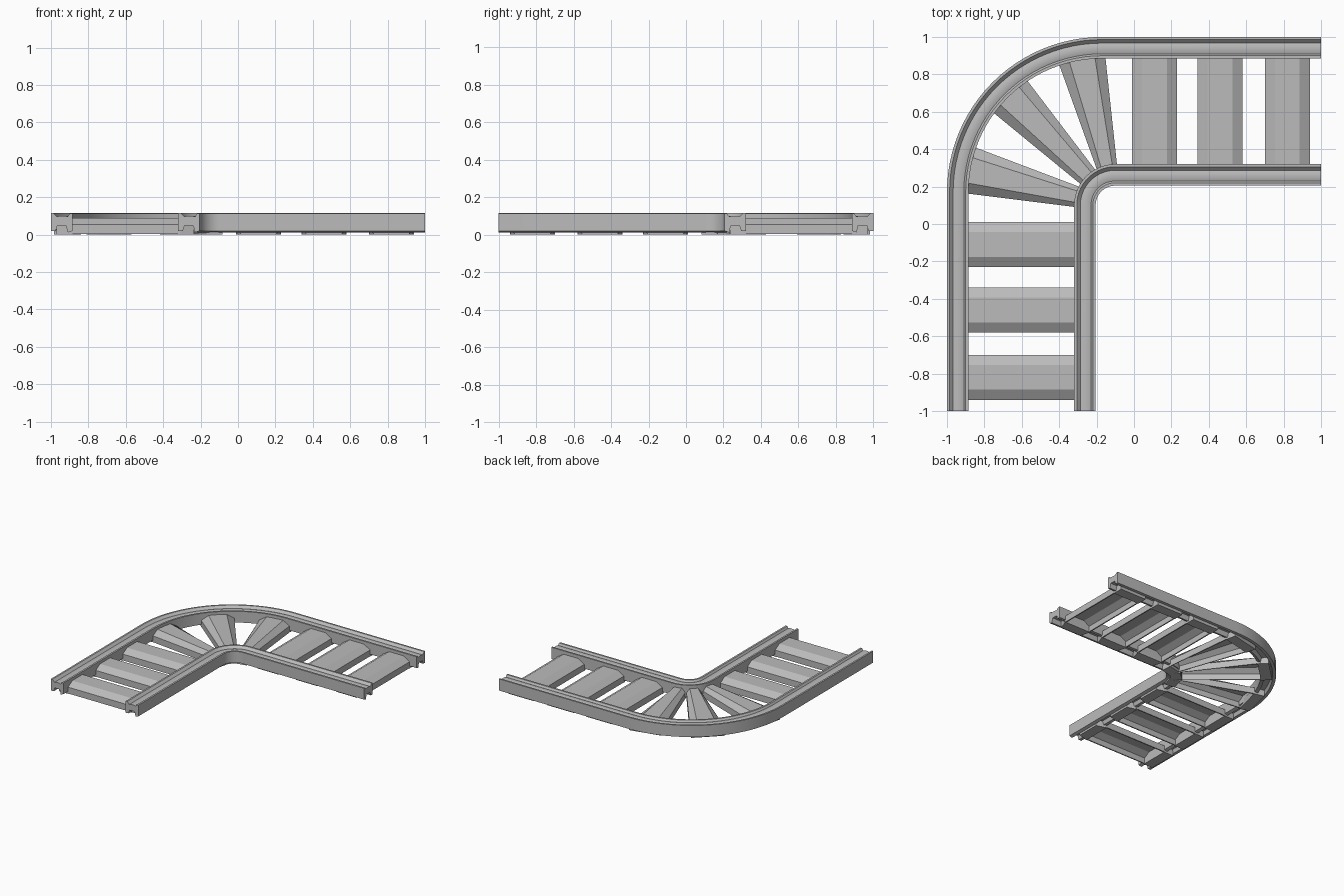
import bpy
import bmesh
from math import sin, cos, pi, radians
from mathutils import Vector

cube = bpy.data.objects.get("Cube")
if cube:
    bpy.data.objects.remove(cube)

grey = bpy.data.materials.new("plain grey")
grey.use_nodes = True
GREY = (0.5, 0.5, 0.5, 1)
grey.diffuse_color = GREY
grey.node_tree.nodes["Principled BSDF"].inputs["Base Color"].default_value = GREY


def loft(name, rings, smooth=False):
    """Skin a row of closed rings and cap both ends."""
    bm = bmesh.new()
    rows = [[bm.verts.new(p) for p in ring] for ring in rings]
    n = len(rows[0])
    for a, b in zip(rows, rows[1:]):
        for i in range(n):
            j = (i + 1) % n
            bm.faces.new((a[i], a[j], b[j], b[i]))
    bm.faces.new(rows[0])
    bm.faces.new(rows[-1])
    bmesh.ops.recalc_face_normals(bm, faces=bm.faces)
    mesh = bpy.data.meshes.new(name)
    bm.to_mesh(mesh)
    bm.free()
    mesh.materials.append(grey)
    obj = bpy.data.objects.new(name, mesh)
    bpy.context.collection.objects.link(obj)
    if smooth:
        bpy.ops.object.select_all(action='DESELECT')
        obj.select_set(True)
        bpy.context.view_layer.objects.active = obj
        bpy.ops.object.shade_smooth_by_angle(angle=radians(25))
    return obj


# Rail section: distance in from the outer side, height
RAIL = [(0, .02), (0, .115), (.014, .115), (.033, .096), (.05, .101),
        (.075, .101), (.09, .096), (.1, .112), (.115, .112), (.115, .02),
        (.09, .012), (.08, .05), (.035, .05), (.025, .02)]


def rail(name, edge, c, steps=24):
    """Sweep the rail section up one leg, round the bend and along the other."""
    rings = [[(-edge + u, -1, z) for u, z in RAIL]]
    for i in range(steps + 1):
        a = pi - pi / 2 * i / steps
        rings.append([(-c + (edge - c - u) * cos(a),
                       c + (edge - c - u) * sin(a), z) for u, z in RAIL])
    rings.append([(1, edge - u, z) for u, z in RAIL])
    return loft(name, rings, smooth=True)


rail("outer_rail", 1, .17)
rail("inner_rail", .32, .1)

# Sleeper section: hollow bevelled channel, share of half width and height
HALF = [(1, .003), (1, .055), (.55, .088)]
CORE = [(.5, .079), (.92, .049), (.92, .003)]
TIE = ([(-u, z) for u, z in HALF] + [(u, z) for u, z in HALF[::-1]]
       + CORE[::-1] + [(-u, z) for u, z in CORE])
FOOT = [(-1, 0), (-1, .05), (1, .05), (1, 0)]


def bar(name, start, end, w0, w1, section):
    p, q = Vector(start), Vector(end)
    d = (q - p).normalized()
    side = Vector((-d.y, d.x))
    rings = []
    for pt, w in ((p, w0), (q, w1)):
        rings.append([(*(pt + side * u * w), z) for u, z in section])
    return loft(name, rings)


def sleeper(name, start, end, w0, w1):
    """Hollow sleeper with solid feet under both rails."""
    p, q = Vector(start), Vector(end)
    d = (q - p).normalized()
    bar(name, p - d * .012, q + d * .012, w0, w1, TIE)
    bar(name + "_inner_foot", p - d * .085, p, w0 * .8, w0, FOOT)
    bar(name + "_outer_foot", q, q + d * .085, w1, w1, FOOT)


# Straight sleepers on both legs
for i, s in enumerate((.11, .46, .82)):
    sleeper(f"left_leg_sleeper_{i + 1}", (-.32, -s), (-.885, -s), .12, .12)
    sleeper(f"back_leg_sleeper_{i + 1}", (s, .32), (s, .885), .12, .12)

# Tapered sleepers in the bend
BEND = [((-.305, .145), (-.87, .285)),
        ((-.25, .255), (-.66, .68)),
        ((-.145, .305), (-.275, .87))]
for i, (a, b) in enumerate(BEND):
    sleeper(f"bend_sleeper_{i + 1}", a, b, .054, .126)
